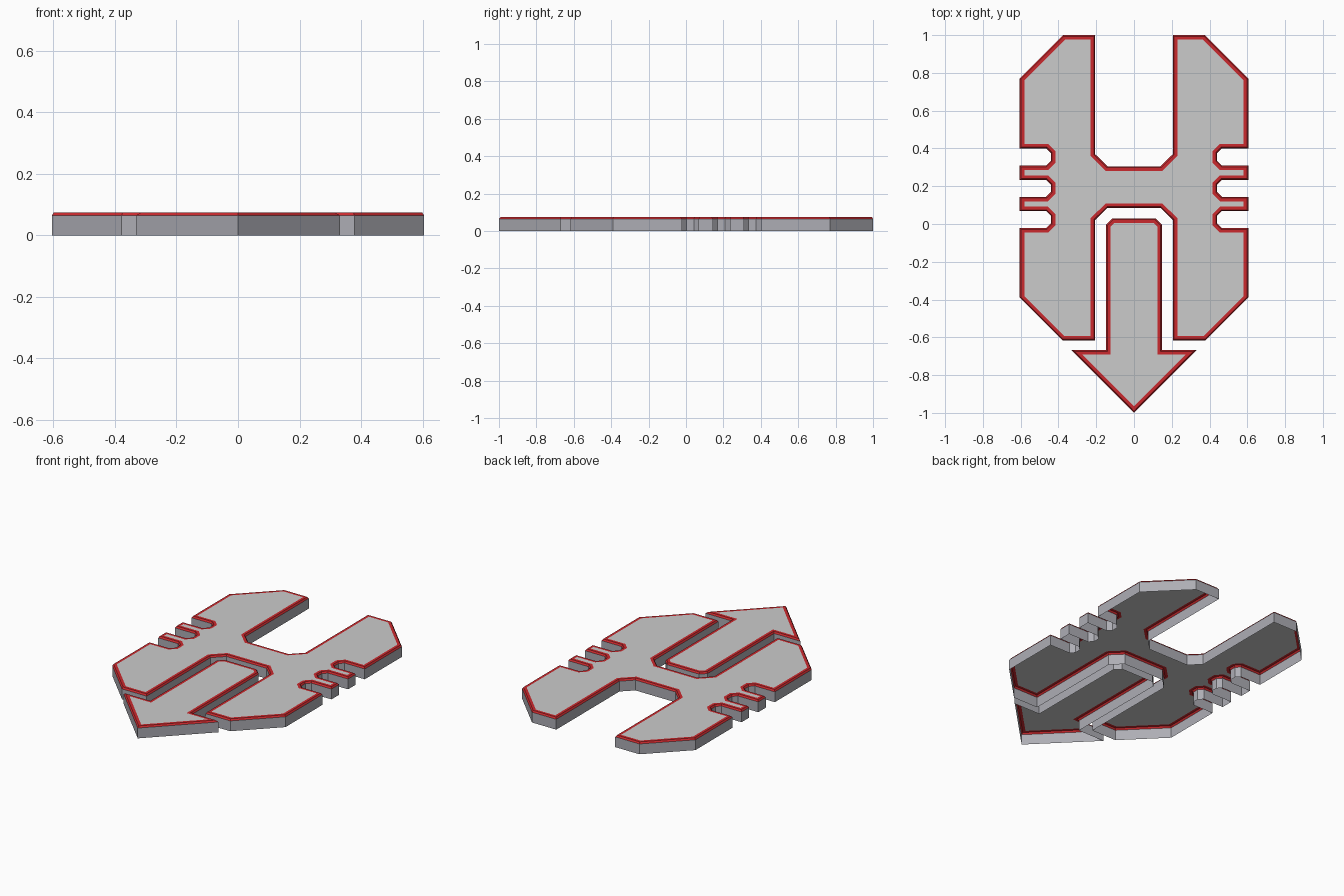
import bpy, bmesh

cube = bpy.data.objects.get("Cube")
if cube:
    bpy.data.objects.remove(cube, do_unlink=True)

WALL_TOP, TOP = 0.065, 0.075
CHAMFER, RIM = 0.007, 0.017


def material(name, rgb):
    mat = bpy.data.materials.new(name)
    mat.use_nodes = True
    mat.diffuse_color = (*rgb, 1)
    mat.node_tree.nodes["Principled BSDF"].inputs["Base Color"].default_value = (*rgb, 1)
    return mat


mats = [material("wall_grey", (0.42, 0.42, 0.46)),
        material("rim_red", (0.6, 0.022, 0.027)),
        material("panel_grey", (0.6, 0.6, 0.6))]


def plate(name, half):
    """Open-bottomed plate with a chamfered rim, from the +x half of its outline."""
    outline = half + [(-x, y) for x, y in reversed(half) if x > 0]
    bm = bmesh.new()
    face = bm.faces.new([bm.verts.new((x, y, 0)) for x, y in outline])
    face.normal_update()
    if face.normal.z < 0:
        face.normal_flip()

    # Walls
    cap = bmesh.ops.extrude_discrete_faces(bm, faces=[face])["faces"][0]
    for v in cap.verts:
        v.co.z = WALL_TOP
    bm.normal_update()

    # Chamfer and flat rim around the panel
    for width in (CHAMFER, RIM):
        ring = bmesh.ops.inset_region(bm, faces=[cap], thickness=width,
                                      use_even_offset=True, use_boundary=True)["faces"]
        for f in ring:
            f.material_index = 1
        for v in cap.verts:
            v.co.z = TOP
        bm.normal_update()
    cap.material_index = 2

    # Underside stays open
    floor = [f for f in bm.faces if all(v.co.z < 0.001 for v in f.verts)]
    bmesh.ops.delete(bm, geom=floor, context="FACES_ONLY")

    mesh = bpy.data.meshes.new(name)
    bm.to_mesh(mesh)
    bm.free()
    for m in mats:
        mesh.materials.append(m)
    obj = bpy.data.objects.new(name, mesh)
    bpy.context.collection.objects.link(obj)


# Body: upper prong, three side notches, lower prong
SIDE = 0.605
body = [(0.14, 0.305), (0.206, 0.37), (0.206, 1), (0.375, 1), (SIDE, 0.77)]
for i in range(3):
    y = 0.355 - 0.166 * i
    body += [(SIDE, y + 0.045), (0.465, y + 0.045), (0.44, y + 0.02),
             (0.44, y - 0.02), (0.465, y - 0.045), (SIDE, y - 0.045)]
body += [(SIDE, -0.39), (0.378, -0.617), (0.206, -0.617), (0.206, 0.02), (0.14, 0.085)]
plate("body_plate", body)

# Arrow between the lower prongs
plate("arrow_plate", [(0.113, 0.03), (0.148, -0.005), (0.148, -0.667),
                      (0.331, -0.667), (0, -1)])
